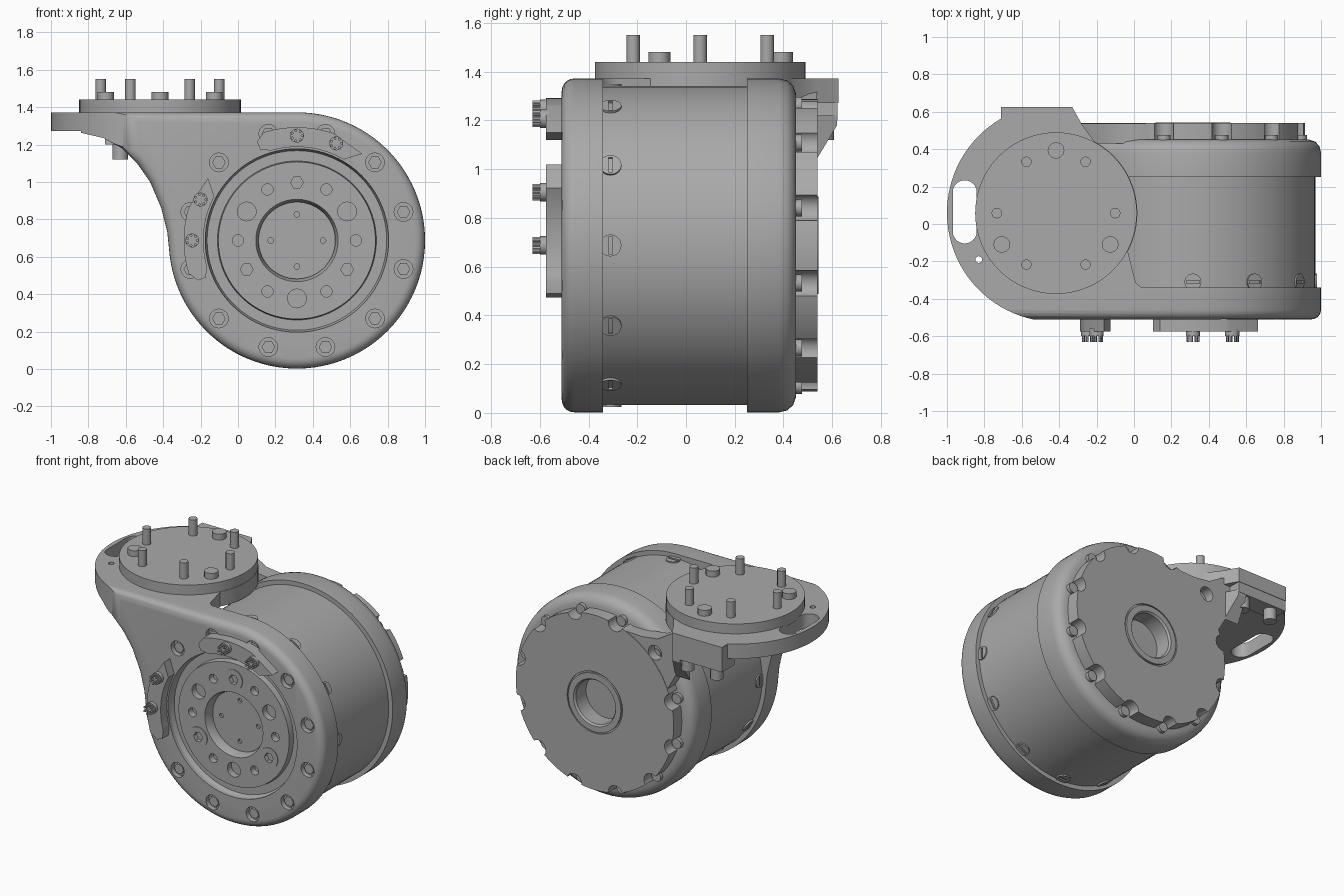
import bpy, bmesh
from math import sin, cos, radians, pi
from mathutils import Matrix

old = bpy.data.objects.get("Cube")
if old:
    bpy.data.objects.remove(old, do_unlink=True)

metal = bpy.data.materials.new("grey metal")
metal.use_nodes = True
GREY = (0.4, 0.4, 0.4, 1)
metal.diffuse_color = GREY
metal.node_tree.nodes["Principled BSDF"].inputs["Base Color"].default_value = GREY

CX, CZ, R = 0.315, 0.687, 0.685      # main axis, running along y
DX, DY = -0.417, 0.058               # centre of the upper disc


def arc(cx, cy, r, a0=0, a1=360, n=32):
    """Points on an arc; a full circle leaves out the repeated end."""
    steps = n if abs(a1 - a0) >= 360 else n - 1
    return [(cx + r * cos(radians(a0 + (a1 - a0) * i / steps)),
             cy + r * sin(radians(a0 + (a1 - a0) * i / steps))) for i in range(n)]


def polar(r, a):
    return CX + r * cos(radians(a)), CZ + r * sin(radians(a))


def finish(name, bm):
    bmesh.ops.recalc_face_normals(bm, faces=bm.faces)
    mesh = bpy.data.meshes.new(name)
    bm.to_mesh(mesh)
    bm.free()
    mesh.materials.append(metal)
    ob = bpy.data.objects.new(name, mesh)
    bpy.context.collection.objects.link(ob)
    shade(ob)
    return ob


def shade(ob):
    bpy.ops.object.select_all(action='DESELECT')
    ob.select_set(True)
    bpy.context.view_layer.objects.active = ob
    bpy.ops.object.shade_smooth_by_angle(angle=radians(35))


def prism(name, outlines, axis, lo, hi, round_lo=0):
    """Extrude outlines along an axis, optionally rounding the rim of the low end."""
    bm = bmesh.new()
    for pts in outlines:
        place = (lambda p, t: (p[0], t, p[1])) if axis == 'Y' else (lambda p, t: (p[0], p[1], t))
        a = [bm.verts.new(place(p, lo)) for p in pts]
        b = [bm.verts.new(place(p, hi)) for p in pts]
        base = bm.faces.new(a)
        bm.faces.new(b)
        for i in range(len(pts)):
            j = (i + 1) % len(pts)
            bm.faces.new((a[i], a[j], b[j], b[i]))
        if round_lo:
            bmesh.ops.recalc_face_normals(bm, faces=bm.faces)
            bmesh.ops.bevel(bm, geom=list(base.edges), offset=round_lo, segments=5,
                            profile=0.5, affect='EDGES', clamp_overlap=True)
    return finish(name, bm)


def lathe(name, profile, steps=96):
    """Turn a (radius, y) profile about the main axis."""
    bm = bmesh.new()
    vs = [bm.verts.new((CX + r, y, CZ)) for r, y in profile]
    es = [bm.edges.new(pair) for pair in zip(vs, vs[1:])]
    bmesh.ops.spin(bm, geom=vs + es, cent=(CX, 0, CZ), axis=(0, 1, 0), angle=2 * pi, steps=steps)
    bmesh.ops.remove_doubles(bm, verts=bm.verts, dist=0.0005)
    return finish(name, bm)


def boolean(ob, cutter, operation='DIFFERENCE'):
    mod = ob.modifiers.new("cut", 'BOOLEAN')
    mod.object, mod.operation, mod.solver = cutter, operation, 'EXACT'
    bpy.context.view_layer.update()
    done = ob.evaluated_get(bpy.context.evaluated_depsgraph_get())
    mesh = bpy.data.meshes.new_from_object(done)
    ob.modifiers.clear()
    ob.data = mesh
    bpy.data.objects.remove(cutter, do_unlink=True)
    shade(ob)


# Bracket: side outline met by the top outline, then hollowed
side = arc(CX, CZ, R, 184, 450, 80) + [
    (-1.01, CZ + R), (-1.01, 1.27), (-0.85, 1.265), (-0.72, 1.235), (-0.62, 1.18),
    (-0.54, 1.1), (-0.47, 1.0), (-0.41, 0.86), (-0.378, 0.73)]
bracket = prism("bracket", [side], 'Y', -0.51, 0.7, 0.06)
plan = arc(DX, 0.06, 0.583, 270, 120, 40) + [(-0.71, 0.625), (-0.33, 0.625), (-0.28, 0.535)]
plan += arc(DX, DY, 0.435, 62, -28, 24) + [(0.0, -0.28), (0.01, -0.315), (0.04, -0.34),
                                           (1.2, -0.34), (1.2, -0.52)]
boolean(bracket, prism("plan", [plan], 'Z', -0.2, 1.6), 'INTERSECT')
hollow = [(-1.2, -0.2), (1.2, -0.2), (1.2, 1.272), (-1.2, 1.272)]
boolean(bracket, prism("hollow", [hollow], 'Y', -0.3405, 0.9))
boolean(bracket, prism("hub_opening", [arc(CX, CZ, 0.49, n=80)], 'Y', -0.7, -0.2))
slot = arc(-0.905, 0.17, 0.064, 0, 180, 12) + arc(-0.905, -0.04, 0.064, 180, 360, 12)
boolean(bracket, prism("slot", [slot, arc(-0.83, -0.19, 0.018, n=16)], 'Z', 1.0, 1.6))
rim = [polar(0.59, 15 + 30 * i) for i in range(12)]
boolean(bracket, prism("screw_pockets", [arc(x, z, 0.05, n=24) for x, z in rim], 'Y', -0.6, -0.475))
prism("rim_screws", [arc(x, z, 0.036, n=6) for x, z in rim], 'Y', -0.495, -0.46)

# Drum with its rear cap
lathe("drum", [(0, -0.36), (0.655, -0.36), (0.655, 0.25), (R, 0.25), (R, 0.38), (0.677, 0.415),
               (0.655, 0.44), (0.62, 0.452), (0.17, 0.452), (0.17, 0.42), (0, 0.42)])

# Output hub with bolt holes
hub = lathe("output_hub", [(0, -0.43), (0.205, -0.43), (0.205, -0.45), (0.22, -0.495), (0.42, -0.495),
                           (0.425, -0.455), (0.48, -0.455), (0.491, -0.49), (0.491, -0.35), (0, -0.35)])
holes = [arc(*polar(0.31, 30 + 60 * i), 0.05, n=24) for i in range(6)]
holes += [arc(*polar(0.315, 60 * i), 0.03, n=20) for i in range(6)]
boolean(hub, prism("hub_holes", holes, 'Y', -0.6, -0.45))
boolean(hub, prism("bore_holes", [arc(*polar(0.14, 90 * i), 0.015, n=12) for i in range(4)],
                   'Y', -0.6, -0.415))
for k in range(3):
    x, z = polar(0.31, 90 + 120 * k)
    bolt = prism("hub_bolt", [arc(x, z, 0.068, n=28)], 'Y', -0.5, -0.44)
    boolean(bolt, prism("socket", [arc(x, z, 0.034, n=6)], 'Y', -0.6, -0.47))

# Curved clips on the front, each with two bolts
for name, a0, a1, bolts in (("top_clip", 53, 112, (90, 68)), ("side_clip", 145, 202, (180, 157))):
    outline = arc(CX, CZ, 0.5, a0 + 7, a1 - 6, 20) + [polar(0.525, a1), polar(0.57, a1)]
    outline += arc(CX, CZ, 0.605, a1 - 5, a0 + 18, 20) + [polar(0.58, a0)]
    prism(name, [outline], 'Y', -0.575, -0.48)
    for a in bolts:
        x, z = polar(0.56, a)
        prism(name + "_bolt", [arc(x, z, 0.038, n=12)], 'Y', -0.6, -0.56)
        prism(name + "_bolt_crown", [arc(*p, 0.008, n=6) for p in arc(x, z, 0.028, n=7)],
              'Y', -0.63, -0.59)

# Radial screws around the drum, behind the front plate
for i in range(12):
    a = radians(30 * i)
    if 3 < i < 6:
        continue
    screw = prism("drum_screw", [arc(0, 0, 0.045, n=24)], 'Z', 0.6, 0.663)
    boolean(screw, prism("driver_slot", [[(-0.035, -0.008), (0.035, -0.008),
                                          (0.035, 0.008), (-0.035, 0.008)]], 'Z', 0.65, 0.7))
    screw.data.transform(Matrix.Translation((CX, -0.31, CZ)) @ Matrix.Rotation(pi / 2 - a, 4, 'Y'))

# Scalloped back plate with a central bore
back = prism("back_plate", [arc(CX, CZ, 0.6, n=96)], 'Y', 0.44, 0.54)
notches = [arc(*polar(0.605, 15 + 30 * i), 0.055, n=20) for i in range(12) if i != 4]
boolean(back, prism("notches", notches + [arc(CX, CZ, 0.21, n=48)], 'Y', 0.4, 0.7))
prism("notch_screws", [arc(*polar(0.595, 15 + 30 * i), 0.035, n=12) for i in range(12)],
      'Y', 0.42, 0.475)
lathe("bore_ring", [(0.15, 0.4), (0.15, 0.53), (0.16, 0.543), (0.2, 0.543), (0.2, 0.53),
                    (0.212, 0.53), (0.212, 0.4), (0.15, 0.4)], 64)

# Rear ear that carries the flange tab
ear = prism("rear_ear", [[(0.2, 1.2), (0.08, 1.24), (-0.04, 1.235), (-0.16, 1.25), (-0.26, 1.31),
                          (-0.33, 1.33), (-0.36, 1.18), (-0.3, 1.04), (-0.22, 0.9), (0, 0.9)]],
            'Y', 0.43, 0.537)
boolean(ear, prism("ear_hole", [arc(-0.14, 1.15, 0.05, n=24)], 'Y', 0.47, 0.7))
prism("flange_tab", [[(-0.71, 0.49), (-0.33, 0.49), (-0.33, 0.622), (-0.71, 0.622)]], 'Z', 1.2, 1.365)
wedge = prism("tab_wedge", [[(-0.4, 0.53), (-0.29, 0.53), (-0.33, 0.62), (-0.39, 0.62)]], 'Z', 1.03, 1.22)
for v in wedge.data.vertices:
    if v.co.y > 0.6 and v.co.z < 1.1:
        v.co.z = 1.18
prism("tab_bolts", [arc(x, 0.565, 0.042, n=12) for x in (-0.63, -0.41)], 'Z', 1.12, 1.21)

# Upper disc with pins and bolts
prism("upper_disc", [arc(DX, DY, 0.432, n=80)], 'Z', 1.36, 1.44)
pins = [(DX + sx * px, DY + py) for sx in (-1, 1) for px, py in ((0.158, 0.275), (0.317, 0), (0.158, -0.275))]
prism("disc_pins", [arc(x, y, 0.028, n=12) for x, y in pins], 'Z', 1.42, 1.55)
prism("disc_bolts", [arc(*p, 0.045, n=12) for p in arc(DX, DY, 0.335, 90, 450, 3)], 'Z', 1.42, 1.48)
